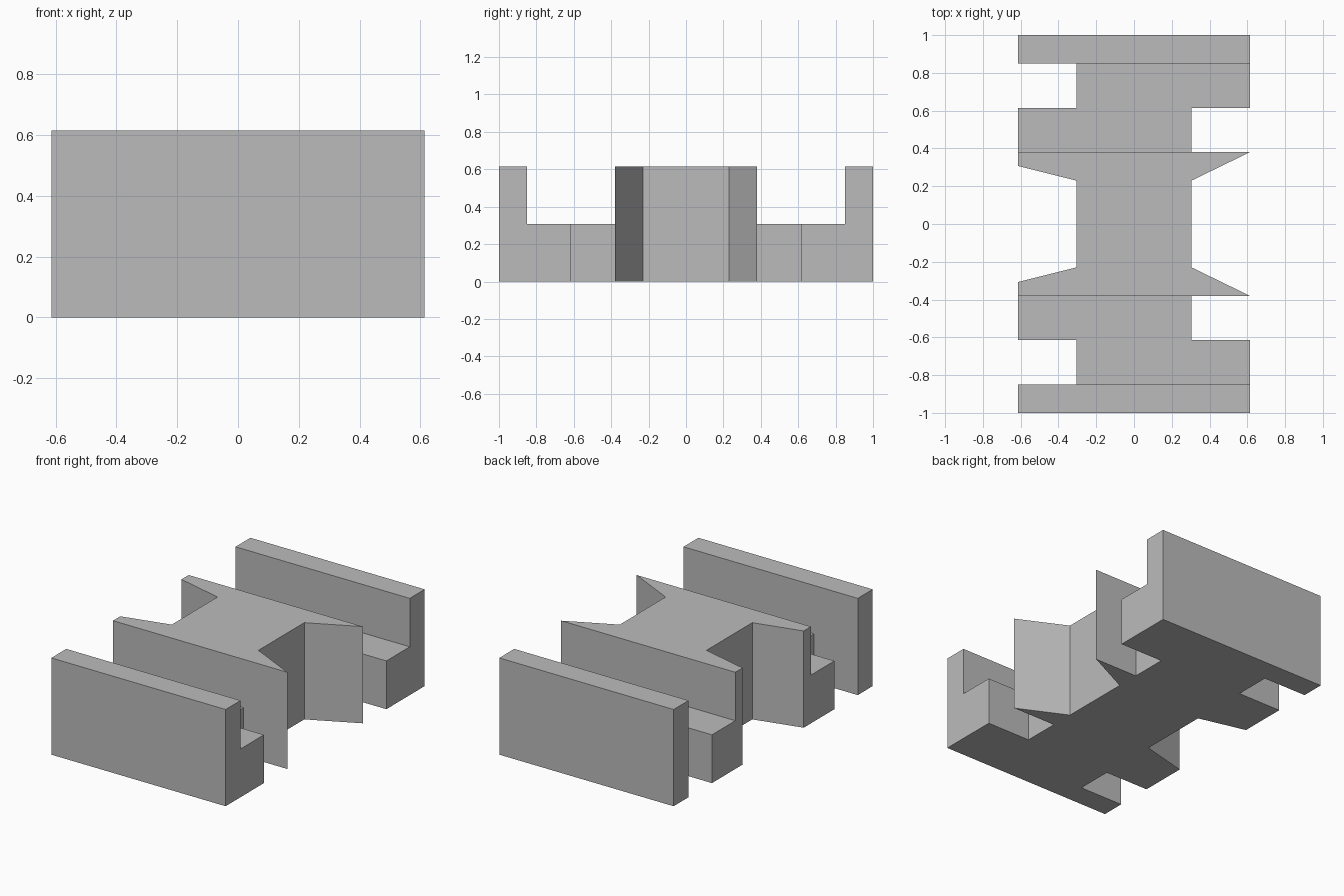
import bpy
import bmesh

cube = bpy.data.objects.get("Cube")
if cube:
    bpy.data.objects.remove(cube, do_unlink=True)

W, N = 0.613, 0.305          # outer and notched half widths
TOP, DECK = 0.615, 0.307     # wall and deck heights
END, WALL, STEP, MID, TIP, WAIST = 1.0, 0.85, 0.615, 0.38, 0.307, 0.23

grey = bpy.data.materials.new("plain grey")
grey.use_nodes = True
colour = (0.5, 0.5, 0.5, 1)
grey.diffuse_color = colour
grey.node_tree.nodes["Principled BSDF"].inputs["Base Color"].default_value = colour

# Plan outlines of the parts on the +y half
wall = [(-W, WALL), (-N, WALL), (W, WALL), (W, END), (-W, END)]
deck = [(-W, MID), (N, MID), (N, STEP), (W, STEP), (W, WALL),
        (-N, WALL), (-N, STEP), (-W, STEP)]
# Central block: +y edge of the outline, mirrored to close it
half = [(N, WAIST), (W, MID), (N, MID), (-W, MID), (-W, TIP), (-N, WAIST)]
block = half + [(x, -y) for x, y in reversed(half)]


def mirrored(outline):
    return [(x, -y) for x, y in reversed(outline)]


bm = bmesh.new()
verts = {}


def add_face(outline):
    for p in outline:
        if p not in verts:
            verts[p] = bm.verts.new((*p, 0))
    return bm.faces.new([verts[p] for p in outline])


def raise_faces(faces, height):
    result = bmesh.ops.extrude_face_region(bm, geom=faces)["geom"]
    moved = [g for g in result if isinstance(g, bmesh.types.BMVert)]
    bmesh.ops.translate(bm, verts=moved, vec=(0, 0, height))


# Base slab over the whole plan
for outline in (wall, deck, block, mirrored(wall), mirrored(deck)):
    add_face(outline)
raise_faces(bm.faces[:], DECK)

# Raise the end walls and central block above the decks
bm.normal_update()
raised = []
for f in bm.faces:
    if all(v.co.z > DECK - 0.01 for v in f.verts):
        ys = [abs(v.co.y) for v in f.verts]
        if min(ys) > WALL - 0.01 or max(ys) < MID + 0.01:
            raised.append(f)
raise_faces(raised, TOP - DECK)

# Merge coplanar faces into clean flat sides
bmesh.ops.recalc_face_normals(bm, faces=bm.faces[:])
bmesh.ops.dissolve_limit(bm, angle_limit=0.01, verts=bm.verts[:], edges=bm.edges[:])

mesh = bpy.data.meshes.new("notched_block")
bm.to_mesh(mesh)
bm.free()
mesh.materials.append(grey)
bpy.context.collection.objects.link(bpy.data.objects.new("notched_block", mesh))
